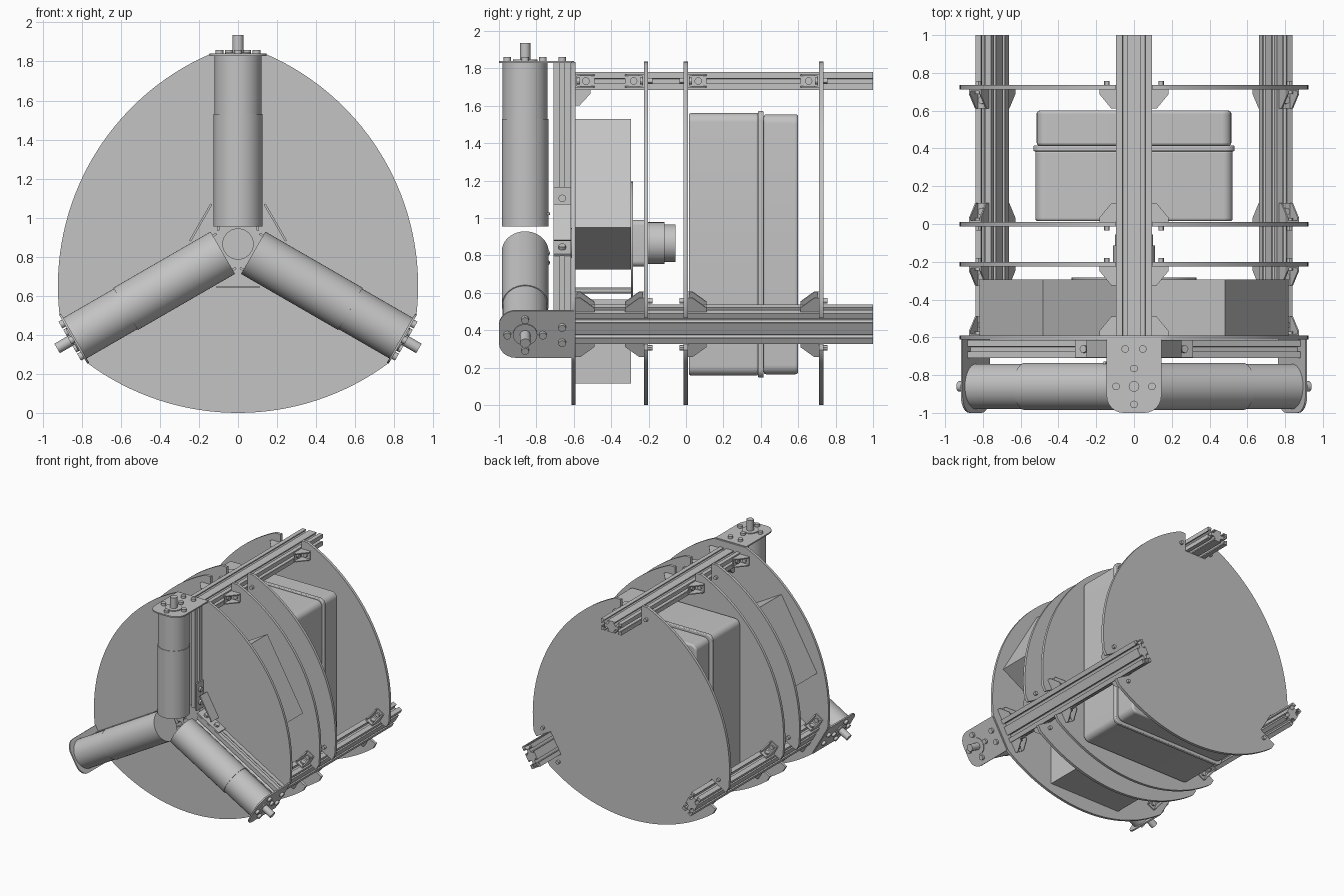
import bpy, bmesh, math
from math import sin, cos, pi, radians
from mathutils import Matrix, Vector

if "Cube" in bpy.data.objects:
    bpy.data.objects.remove(bpy.data.objects["Cube"])

mat = bpy.data.materials.new("plain grey")
mat.use_nodes = True
GREY = (0.55, 0.55, 0.55, 1)
mat.diffuse_color = GREY
mat.node_tree.nodes["Principled BSDF"].inputs["Base Color"].default_value = GREY

HUB = 0.865          # height of the three-fold axis
END = 0.97           # radius of the arm ends
RAIL_R = 0.867       # radius of the long rails
MOTOR_Y = -0.86
ARMS = (0, 120, 240)
GAPS = (60, 180, 300)


def finish(name, bm, angle=0):
    """Place a part whose local +z points outward from the hub axis."""
    bmesh.ops.recalc_face_normals(bm, faces=bm.faces)
    for f in bm.faces:
        f.smooth = True
    for e in bm.edges:
        e.smooth = len(e.link_faces) == 2 and e.calc_face_angle(pi) < radians(30)
    me = bpy.data.meshes.new(name)
    bm.to_mesh(me)
    bm.free()
    me.materials.append(mat)
    ob = bpy.data.objects.new(name, me)
    ob.matrix_world = Matrix.Translation((0, 0, HUB)) @ Matrix.Rotation(radians(angle), 4, 'Y')
    bpy.context.scene.collection.objects.link(ob)
    return ob


def prism(bm, pts, a, b, axis):
    """Extrude a 2D outline from a to b along an axis."""
    place = {'x': lambda u, v, h: (h, u, v),
             'y': lambda u, v, h: (u, h, v),
             'z': lambda u, v, h: (u, v, h)}[axis]
    lo = [bm.verts.new(place(u, v, a)) for u, v in pts]
    hi = [bm.verts.new(place(u, v, b)) for u, v in pts]
    bm.faces.new(lo)
    bm.faces.new(hi)
    for i in range(len(pts)):
        j = (i + 1) % len(pts)
        bm.faces.new((lo[i], lo[j], hi[j], hi[i]))


def rect(u0, u1, v0, v1):
    return [(u0, v0), (u1, v0), (u1, v1), (u0, v1)]


def box(bm, x0, x1, y0, y1, z0, z1):
    prism(bm, rect(x0, x1, y0, y1), z0, z1, 'z')


def disc(bm, u, v, r, a, b, axis, n=16):
    prism(bm, [(u + r * cos(2 * pi * i / n), v + r * sin(2 * pi * i / n)) for i in range(n)], a, b, axis)


def rounded(w, d, r, cy=0):
    """Rounded rectangle outline with half sizes w and d."""
    pts = []
    for k, (sx, sy) in enumerate(((1, 1), (-1, 1), (-1, -1), (1, -1))):
        for i in range(7):
            t = pi / 2 * (k + i / 6)
            pts.append((sx * (w - r) + r * cos(t), cy + sy * (d - r) + r * sin(t)))
    return pts


def rail_outline(cu, cv):
    """Double T-slot section, two cells wide, centred on (cu, cv)."""
    h = 0.0475
    slot = [(-.013, 0), (-.013, .01), (-.027, .01), (-.012, .033)]
    slot += [(-u, v) for u, v in reversed(slot)]
    pts = []
    for d, half, depth, cells in ((Vector((1, 0)), 2 * h, h, (-h, h)), (Vector((0, 1)), h, 2 * h, (0,)),
                                  (Vector((-1, 0)), 2 * h, h, (-h, h)), (Vector((0, -1)), h, 2 * h, (0,))):
        inward = Vector((-d.y, d.x))
        side = -inward * depth
        pts.append(side - d * half)
        for c in cells:
            pts += [side + d * (c + u) + inward * v for u, v in slot]
    return [(p.x + cu, p.y + cv) for p in pts]


def bulged_outline(notched):
    """Three wide arcs joined by short flats, with optional rail notches."""
    R, off, half = 1.295, 0.43, radians(36.2)
    notch = [(-.098, END), (-.098, .815), (.098, .815), (.098, END)]
    pts = []

    def turn(p, deg):
        c, s = cos(radians(deg)), sin(radians(deg))
        return (p[0] * c + p[1] * s, -p[0] * s + p[1] * c)
    for arm in ARMS:
        if notched:
            pts += [turn(p, arm) for p in notch]
        for i in range(33):
            t = half * (i / 16 - 1)
            pts.append(turn((R * sin(t), R * cos(t) - off), arm + 60))
    return pts


# Four bulkhead plates
for name, y0, y1, notched in (("front_plate", -.612, -.59, False), ("second_plate", -.225, -.202, True),
                              ("third_plate", -.013, .01, True), ("back_plate", .711, .735, True)):
    bm = bmesh.new()
    prism(bm, bulged_outline(notched), y0, y1, 'y')
    finish(name, bm)

for arm in ARMS:
    # Long rail and radial rail
    bm = bmesh.new()
    prism(bm, rail_outline(0, RAIL_R), -.59, 1, 'y')
    finish("long_rail", bm, arm)
    bm = bmesh.new()
    prism(bm, rail_outline(0, -.662), .09, END - .005, 'z')
    finish("radial_rail", bm, arm)

    # Motor: gearbox body, narrower rear can, shaft
    bm = bmesh.new()
    disc(bm, 0, MOTOR_Y, .125, .09, .665, 'z', 48)
    disc(bm, 0, MOTOR_Y, .12, .665, END - .005, 'z', 48)
    disc(bm, .03, -.74, .012, .15, .165, 'z')
    finish("motor", bm, arm)
    bm = bmesh.new()
    disc(bm, 0, MOTOR_Y, .065, END, END + .012, 'z', 32)
    disc(bm, 0, MOTOR_Y, .028, END, 1.07, 'z', 20)
    finish("motor_shaft", bm, arm)

    # Motor end plate with rounded front corners, and its bolts
    bm = bmesh.new()
    outline = rounded(.145, .2, .09, -.8)
    outline = [(math.copysign(.145, x), -.6) if y > -.69 else (x, y) for x, y in outline]
    clean = [p for i, p in enumerate(outline) if p != outline[i - 1]]
    prism(bm, clean, END - .006, END + .005, 'z')
    finish("motor_end_plate", bm, arm)
    bm = bmesh.new()
    for u, v in ((.095, MOTOR_Y), (-.095, MOTOR_Y), (0, MOTOR_Y + .095), (0, MOTOR_Y - .095),
                 (.047, -.662), (-.047, -.662)):
        disc(bm, u, v, .02, END, END + .025, 'z')
    finish("end_plate_bolts", bm, arm)

    # Corner brackets between long rail and plates, with bolts
    bm = bmesh.new()
    for face, d in ((-.225, -1), (.01, 1), (.711, -1), (-.59, 1)):
        for s in (-1, 1):
            a, b = .095 * s, .182 * s
            y1, lip = face + .1 * d, face + .025 * d
            tri = [(a, face), (b, face), (b, lip), (a + .025 * s, y1), (a, y1)]
            for z in (RAIL_R - .036, RAIL_R + .028):
                prism(bm, tri, z, z + .008, 'z')
            box(bm, a, a + .008 * s, face, y1, RAIL_R - .036, RAIL_R + .036)
            box(bm, a, b, face, face + .008 * d, RAIL_R - .036, RAIL_R + .036)
            disc(bm, face + .055 * d, RAIL_R, .02, a, a + .022 * s, 'x', 12)
            disc(bm, .145 * s, RAIL_R, .018, face, face + .022 * d, 'y', 12)
            if face > -.5:
                back = face - .023 * d
                disc(bm, .145 * s, RAIL_R, .015, back, back - .022 * d, 'y', 12)
    # Small inner gusset under the rail behind the front plate
    prism(bm, [(-.59, .82), (-.59, .735), (-.57, .735), (-.51, .8), (-.51, .82)], -.04, .04, 'x')
    finish("rail_brackets", bm, arm)

    # Hub bracket flanges along the radial rail sides
    bm = bmesh.new()
    for s in (-1, 1):
        box(bm, .095 * s, .107 * s, -.708, -.615, .07, .3)
        for z in (.13, .24):
            disc(bm, -.662, z, .02, .107 * s, .125 * s, 'x', 12)
    finish("hub_flanges", bm, arm)

for gap in GAPS:
    # Webs bridging neighbouring radial rails
    bm = bmesh.new()
    box(bm, -.11, .11, -.708, -.615, .215, .226)
    finish("hub_web", bm, gap)
    # Battery block
    bm = bmesh.new()
    box(bm, -.335, .335, -.59, -.295, .3, .75)
    finish("battery_block", bm, gap)
    # Standoffs
    bm = bmesh.new()
    for x in (-.14, .14):
        disc(bm, x, -.265, .016, -.59, -.295, 'y', 12)
    finish("standoffs", bm, gap)

# Hub boss and inner mounting disc
bm = bmesh.new()
disc(bm, 0, 0, .08, -.625, -.61, 'y', 32)
finish("hub_boss", bm)
bm = bmesh.new()
disc(bm, 0, 0, .33, -.295, -.283, 'y', 48)
finish("mounting_disc", bm)

# Central drum passing through the second plate
bm = bmesh.new()
prism(bm, rounded(.125, .125, .03), -.283, -.225, 'y')
disc(bm, 0, 0, .112, -.225, -.115, 'y', 40)
disc(bm, 0, 0, .1, -.115, -.055, 'y', 40)
finish("central_drum", bm)

# Large enclosure: base, flange and lid
for name, w, h, y0, y1 in (("enclosure_base", .522, .702, .015, .39), ("enclosure_flange", .533, .713, .385, .415),
                           ("enclosure_lid", .515, .695, .415, .6)):
    bm = bmesh.new()
    prism(bm, rounded(w, h, .05, -.006), y0, y1, 'y')
    ob = finish(name, bm)
    bev = ob.modifiers.new("soft_edges", 'BEVEL')
    bev.width, bev.segments = (.006 if "flange" in name else .014), 3
    bev.limit_method = 'ANGLE'
